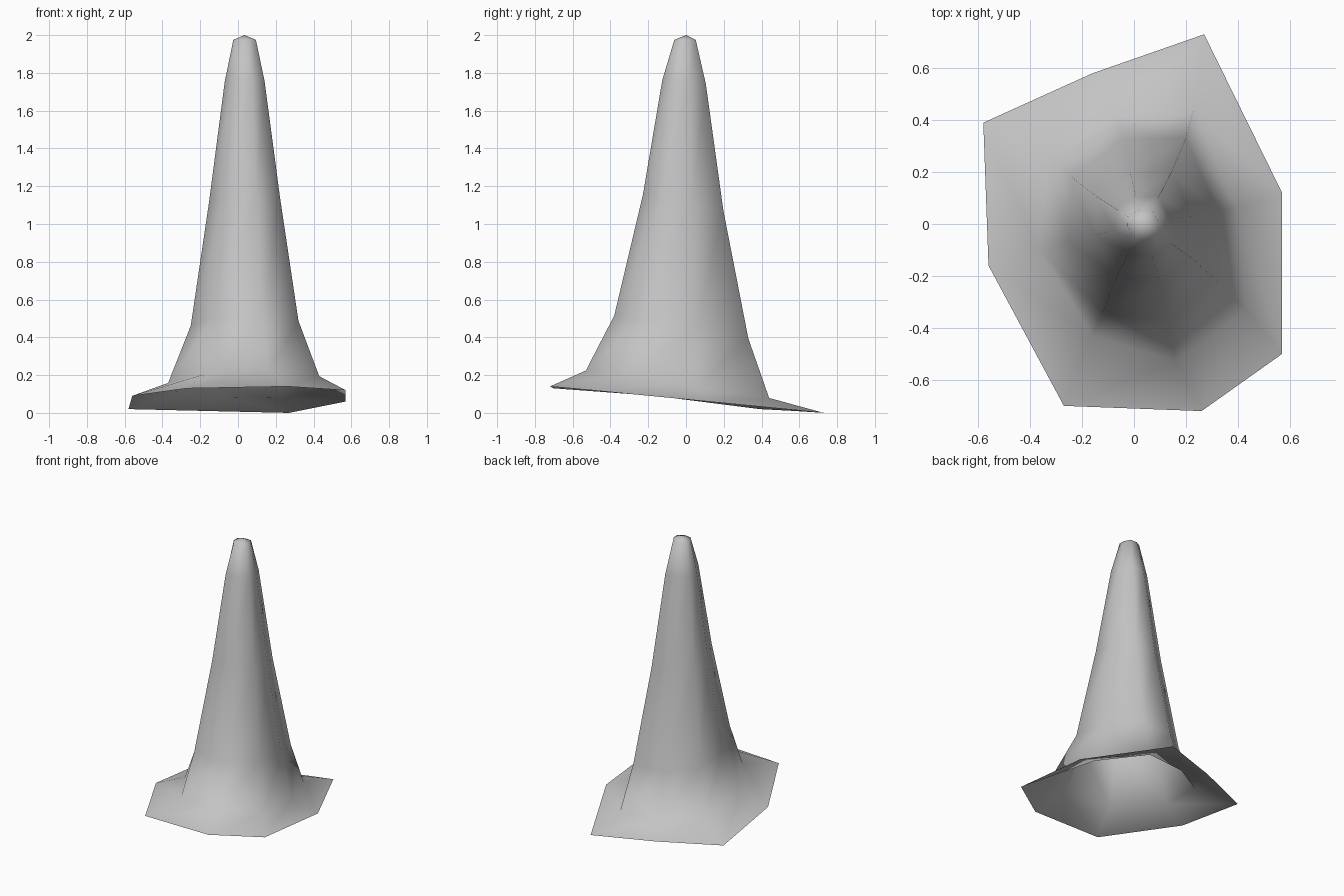
import bpy
import bmesh
from mathutils import Vector

default_cube = bpy.data.objects.get("Cube")
if default_cube:
    bpy.data.objects.remove(default_cube, do_unlink=True)


def make_material(name, colour):
    material = bpy.data.materials.new(name)
    material.use_nodes = True
    material.diffuse_color = colour
    shader = material.node_tree.nodes["Principled BSDF"]
    shader.inputs["Base Color"].default_value = colour
    shader.inputs["Roughness"].default_value = 0.9
    return material


# Irregular eight-sided outlines, anticlockwise from the right side
rim_outline = [(0.57, 0.12, 0.06), (0.27, 0.73, 0.0), (-0.16, 0.58, 0.01), (-0.58, 0.39, 0.02),
               (-0.56, -0.16, 0.09), (-0.27, -0.70, 0.13), (0.26, -0.72, 0.14), (0.57, -0.50, 0.12)]
foot_outline = [(0.40, 0.06), (0.23, 0.44), (-0.07, 0.41), (-0.32, 0.25),
                (-0.37, -0.09), (-0.16, -0.43), (0.16, -0.53), (0.43, -0.33)]
body_outline = [(0.32, 0.05), (0.20, 0.33), (-0.04, 0.33), (-0.24, 0.18),
                (-0.25, -0.07), (-0.12, -0.34), (0.13, -0.38), (0.32, -0.22)]


def tilted_ring(outline, height, tilt):
    """Lift a flat outline, leaning down towards the back."""
    return [Vector((x, y, height - tilt * y)) for x, y in outline]


def tapered_ring(centre_y, scale_x, scale_y, height, tilt):
    """Shrink the body outline around the axis of the spire."""
    outline = [(axis_x + (x - axis_x) * scale_x, centre_y + (y + 0.025) * scale_y)
               for x, y in body_outline]
    return tilted_ring(outline, height, tilt)


axis_x = 0.035
rings = [
    [Vector(point) for point in rim_outline],
    tilted_ring(foot_outline, 0.145, 0.15),
    tilted_ring(body_outline, 0.45, 0.17),
    tapered_ring(-0.015, 0.66, 0.60, 1.11, 0.2),
    tapered_ring(-0.01, 0.37, 0.325, 1.75, 0.1),
    tapered_ring(-0.005, 0.21, 0.16, 1.975, 0.0),
]

# Hollow spire with a flared, open foot
bm = bmesh.new()
loops = [[bm.verts.new(point) for point in ring] for ring in rings]
tip = bm.verts.new((axis_x, 0, 2))
sides = len(rim_outline)
for i in range(sides):
    j = (i + 1) % sides
    for lower, upper in zip(loops, loops[1:]):
        bm.faces.new((lower[i], lower[j], upper[j], upper[i]))
    bm.faces.new((loops[-1][i], loops[-1][j], tip))
for face in bm.faces:
    face.smooth = True

mesh = bpy.data.meshes.new("spire")
bm.to_mesh(mesh)
bm.free()
mesh.materials.append(make_material("stone grey", (0.55, 0.55, 0.55, 1)))
spire = bpy.data.objects.new("spire", mesh)
bpy.context.collection.objects.link(spire)
